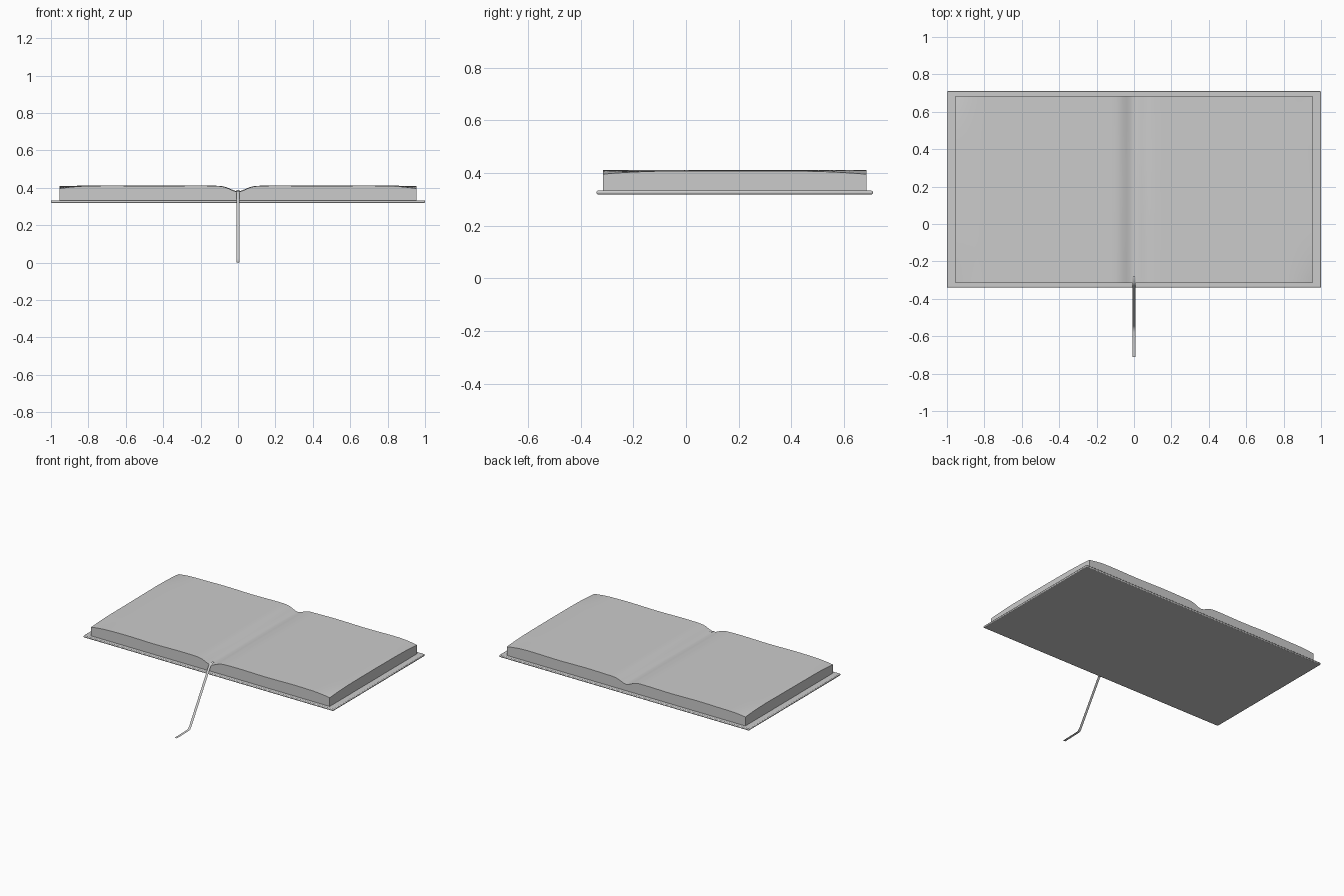
import bpy, bmesh, math

if "Cube" in bpy.data.objects:
    bpy.data.objects.remove(bpy.data.objects["Cube"])


def finish(bm, name, angle=40):
    bmesh.ops.recalc_face_normals(bm, faces=bm.faces)
    mesh = bpy.data.meshes.new(name)
    bm.to_mesh(mesh)
    bm.free()
    obj = bpy.data.objects.new(name, mesh)
    bpy.context.collection.objects.link(obj)
    bpy.ops.object.select_all(action='DESELECT')
    obj.select_set(True)
    bpy.context.view_layer.objects.active = obj
    bpy.ops.object.shade_smooth_by_angle(angle=math.radians(angle))
    return obj


# Cover: thin board with slightly rounded edges
bm = bmesh.new()
bmesh.ops.create_cube(bm, size=1)
for v in bm.verts:
    v.co.x *= 2.0
    v.co.y = v.co.y * 1.05 + 0.185
    v.co.z = v.co.z * 0.014 + 0.326
cover = finish(bm, "cover")
bevel = cover.modifiers.new("rounded_edges", 'BEVEL')
bevel.width = 0.005
bevel.segments = 2


# Page block: gently rippled top with a gutter down the middle
def page_height(x, y):
    gutter = 0.03 * math.exp(-(x / 0.055) ** 2)
    side = max(0, (abs(x) - 0.80) / 0.155) ** 2
    end = max(0, (abs(y - 0.185) - 0.25) / 0.25) ** 2
    ripple = 0.0015 * math.sin(14 * x + 5 * y)
    return 0.410 + ripple - gutter - side * (0.003 + 0.010 * end)


bm = bmesh.new()
bmesh.ops.create_grid(bm, x_segments=96, y_segments=30, size=1)
for v in bm.verts:
    v.co.x *= 0.955
    v.co.y = v.co.y * 0.5 + 0.185
    v.co.z = page_height(v.co.x, v.co.y)
rim = [e for e in bm.edges if e.is_boundary]
new = bmesh.ops.extrude_edge_only(bm, edges=rim)["geom"]
for v in new:
    if isinstance(v, bmesh.types.BMVert):
        v.co.z = 0.331
bmesh.ops.contextual_create(bm, geom=[e for e in bm.edges if e.is_boundary])
finish(bm, "pages")

# Ribbon bookmark: flat strip hanging out of the gutter
path = [(-0.28, 0.388), (-0.315, 0.382), (-0.33, 0.365), (-0.545, 0.022),
        (-0.56, 0.006), (-0.58, 0.003), (-0.71, 0.0)]
bm = bmesh.new()
rows = [[bm.verts.new((x, y, z)) for x in (-0.009, 0.009)] for y, z in path]
for a, b in zip(rows, rows[1:]):
    bm.faces.new((a[0], b[0], b[1], a[1]))
finish(bm, "ribbon_bookmark", 60)
